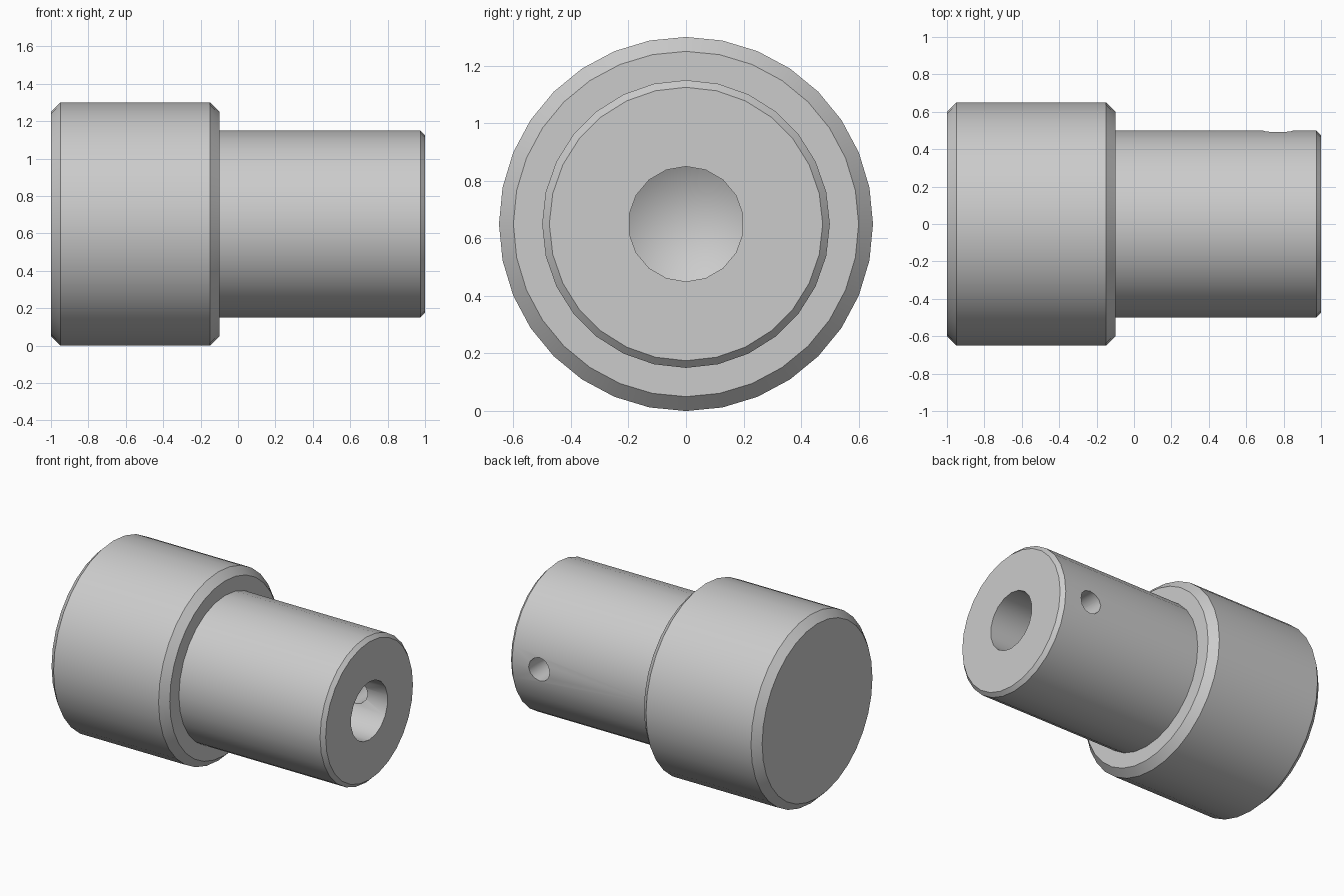
import bpy, bmesh
from math import sin, cos, tan, pi, radians
from mathutils import Matrix

cube = bpy.data.objects.get("Cube")
if cube:
    bpy.data.objects.remove(cube, do_unlink=True)

AXIS_Z = 0.65

steel = bpy.data.materials.new("plain grey")
steel.use_nodes = True
GREY = (0.6, 0.6, 0.6, 1)
steel.diffuse_color = GREY
steel.node_tree.nodes["Principled BSDF"].inputs["Base Color"].default_value = GREY


def turn(name, profile, sides, matrix):
    """Spin (along, radius) points about local x; radius 0 closes to a point."""
    bm = bmesh.new()
    rings = []
    for x, r in profile:
        count = sides if r > 0 else 1
        rings.append([bm.verts.new((x, r * sin(2 * pi * i / sides), r * cos(2 * pi * i / sides)))
                      for i in range(count)])
    for a, b in zip(rings, rings[1:]):
        for i in range(sides):
            j = (i + 1) % sides
            corners = [a[i % len(a)], a[j % len(a)], b[j % len(b)], b[i % len(b)]]
            bm.faces.new(list(dict.fromkeys(corners)))
    for ring in (rings[0], rings[-1]):
        if len(ring) > 1:
            bm.faces.new(ring)
    bmesh.ops.recalc_face_normals(bm, faces=bm.faces)
    mesh = bpy.data.meshes.new(name)
    bm.to_mesh(mesh)
    bm.free()
    mesh.materials.append(steel)
    obj = bpy.data.objects.new(name, mesh)
    obj.matrix_world = matrix
    bpy.context.collection.objects.link(obj)
    return obj


def select(obj):
    bpy.ops.object.select_all(action='DESELECT')
    obj.select_set(True)
    bpy.context.view_layer.objects.active = obj


def cut(target, cutter):
    mod = target.modifiers.new("cut", 'BOOLEAN')
    mod.operation = 'DIFFERENCE'
    mod.solver = 'EXACT'
    mod.object = cutter
    cutter.hide_render = True
    bpy.context.view_layer.update()
    select(target)
    bpy.ops.object.modifier_apply(modifier=mod.name)
    bpy.data.objects.remove(cutter, do_unlink=True)


axis = Matrix.Translation((0, 0, AXIS_Z))

# Wide head with chamfered rims
head = turn("head", [(-1, 0.6), (-0.95, 0.65), (-0.15, 0.65), (-0.1, 0.6)], 32, axis)

# Narrow shank, seated slightly inside the head
shank = turn("shank", [(-0.15, 0.5), (0.975, 0.5), (1, 0.475)], 28, axis)

# Drilled end bore with a conical bottom
bore_r, bore_end = 0.2, 0.4
tip = bore_end - bore_r / tan(radians(59))
cut(shank, turn("bore_cutter", [(tip, 0), (bore_end, bore_r), (1.1, bore_r)], 18, axis))

# Cross hole from the back into the bore
sideways = Matrix.Translation((0.77, 0, AXIS_Z)) @ Matrix.Rotation(pi / 2, 4, 'Z')
cut(shank, turn("cross_hole_cutter", [(0, 0.08), (0.7, 0.08)], 12, sideways))

for part in (head, shank):
    select(part)
    bpy.ops.object.shade_smooth_by_angle(angle=radians(35))
